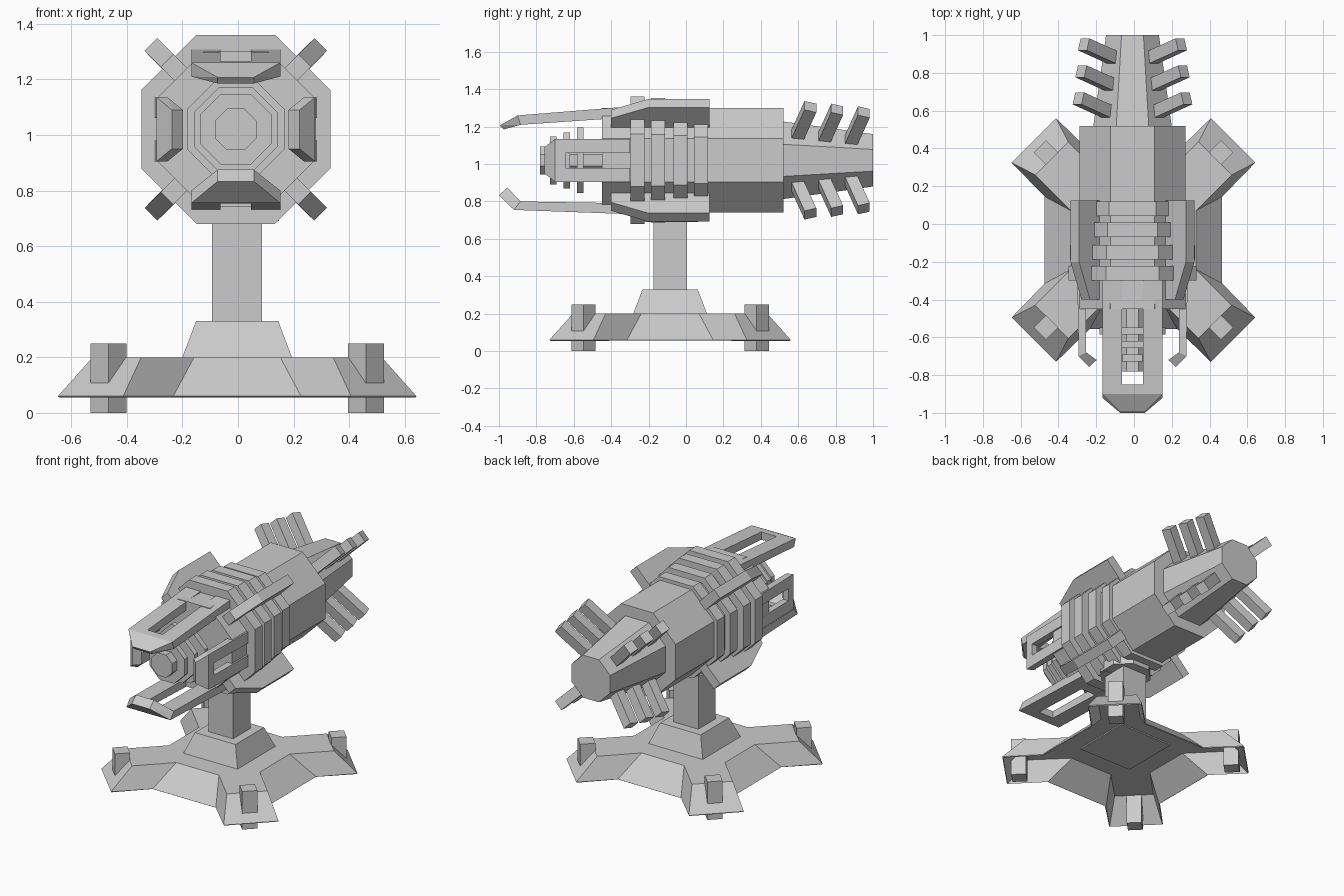
import bpy
import bmesh
from math import radians, pi, cos, sin
from mathutils import Matrix, Vector

cube = bpy.data.objects.get("Cube")
if cube:
    bpy.data.objects.remove(cube, do_unlink=True)

GREY = (0.6, 0.6, 0.6, 1)
metal = bpy.data.materials.new("plain grey metal")
metal.use_nodes = True
metal.diffuse_color = GREY
metal.node_tree.nodes["Principled BSDF"].inputs["Base Color"].default_value = GREY

GUN = Matrix.Translation((-0.008, 0, 1.02))      # barrel axis
STAND = Matrix.Translation((-0.003, -0.085, 0))  # pedestal axis


def add_object(name, bm, frame):
    mesh = bpy.data.meshes.new(name)
    bm.to_mesh(mesh)
    bm.free()
    mesh.materials.append(metal)
    obj = bpy.data.objects.new(name, mesh)
    obj.matrix_world = frame
    bpy.context.collection.objects.link(obj)
    return obj


def solid(name, pieces, frame):
    """One object made of convex pieces, each given by its corner points."""
    whole = bmesh.new()
    for points in pieces:
        bm = bmesh.new()
        verts = [bm.verts.new(p) for p in points]
        bmesh.ops.convex_hull(bm, input=verts)
        bmesh.ops.dissolve_limit(bm, angle_limit=radians(1),
                                 verts=bm.verts[:], edges=bm.edges[:])
        bmesh.ops.recalc_face_normals(bm, faces=bm.faces[:])
        part = bpy.data.meshes.new("part")
        bm.to_mesh(part)
        bm.free()
        whole.from_mesh(part)
        bpy.data.meshes.remove(part)
    return add_object(name, whole, frame)


def octagon(y, r):
    """Octagon around the barrel axis; r is measured to the flats."""
    r /= cos(pi / 8)
    angles = [(k + 0.5) * pi / 4 for k in range(8)]
    return [(r * cos(a), y, r * sin(a)) for a in angles]


def drum(name, y0, r0, y1, r1):
    return solid(name, [octagon(y0, r0) + octagon(y1, r1)], GUN)


def slab(profile, half):
    """Extrude a (y, r) profile sideways by half in both directions."""
    return [(s * half, y, r) for s in (-1, 1) for y, r in profile]


def frustum(z0, h0, z1, h1):
    return [(x * h, y * h, z) for z, h in ((z0, h0), (z1, h1))
            for x in (-1, 1) for y in (-1, 1)]


def spun(degrees):
    return GUN @ Matrix.Rotation(radians(degrees), 4, 'Y')


# Main body, tapered rear and stepped bands
drum("main_body", -0.45, 0.28, 0.52, 0.28)
drum("rear_cone", 0.5, 0.21, 1.0, 0.14)
for i, (y, r) in enumerate([(-0.26, 0.34), (-0.15, 0.332), (-0.03, 0.318), (0.08, 0.302)]):
    drum(f"body_band_{i + 1}", y - 0.038, r, y + 0.038, r)

# Inner barrel with growing rings
drum("inner_barrel", -0.78, 0.075, -0.4, 0.075)
for i, r in enumerate((0.128, 0.15, 0.175)):
    y = -0.71 + 0.072 * i
    drum(f"barrel_ring_{i + 1}", y - 0.018, r, y + 0.018, r)


# Forked prongs around the muzzle
def prong(name, degrees, half, gap, tip_half, outer, inner):
    (ya, ra), (yb, rb), (yc, rc) = outer
    (yd, rd), (ye, re), (yf, rf) = inner
    t = 0.035 / (yd - ye)                       # start of the cross bridge
    yh, hin = ye + 0.035, re + (rd - re) * t
    hout = rb + (ra - rb) * (yh - yb) / (ya - yb)
    bar = [(ya, ra), (yh, hout), (yd, rd), (yh, hin)]
    bars = [[(s * x, y, r) for x in (gap, half) for y, r in bar] for s in (-1, 1)]
    bridge = slab([(yh, hout), (yh, hin), (yb, rb), (ye, re)], half)
    tip = slab([(yb, rb), (ye, re)], half) + slab([(yc, rc), (yf, rf)], tip_half)
    solid(name, bars + [bridge, tip], spun(degrees))


prong("upper_prong", 0, 0.16, 0.055, 0.065,
      [(-0.3, 0.288), (-0.9, 0.24), (-0.995, 0.187)],
      [(-0.3, 0.23), (-0.885, 0.19), (-0.975, 0.165)])
prong("lower_prong", 180, 0.16, 0.055, 0.065,
      [(-0.3, 0.288), (-0.92, 0.265), (-1.0, 0.187)],
      [(-0.3, 0.23), (-0.885, 0.22), (-0.955, 0.145)])
for side, degrees in (("left", 90), ("right", -90)):
    prong(f"{side}_prong", degrees, 0.115, 0.04, 0.07,
          [(-0.3, 0.292), (-0.7, 0.285), (-0.757, 0.23)],
          [(-0.3, 0.245), (-0.68, 0.245), (-0.72, 0.19)])

# Diagonal plates beside the bands and swept cooling fins at the rear
plate = [(-0.4, 0.245), (-0.4, 0.35), (-0.2, 0.432), (0.125, 0.432), (0.125, 0.245)]
sweep = Vector((0.305, 0.952))
across = Vector((0.952, -0.305)) * 0.033
for i in range(4):
    frame = spun(45 + 90 * i)
    solid(f"diagonal_plate_{i + 1}", [slab(plate, 0.032)], frame)
    fins = []
    for k in range(3):
        tip = Vector((0.665 + 0.143 * k, 0.405 - 0.02 * k))
        root = tip - sweep * 0.27
        fins.append(slab([tip - across, tip + across, root + across, root - across], 0.033))
    solid(f"cooling_fins_{i + 1}", fins, frame)

# Column, its collar and the stepped foot
solid("column", [frustum(0.32, 0.09, 0.76, 0.09)], STAND)
collar = [(x, -z, h) for h in (0.69, 0.75) for x, _, z in octagon(0, 0.15)]
solid("column_collar", [collar], STAND)
solid("base_step", [frustum(0.185, 0.197, 0.2, 0.197), frustum(0.2, 0.197, 0.33, 0.148)], STAND)

# Four-armed hollow base
bm = bmesh.new()
loops = []
for z, quarter in ((0.06, [(0.47, -0.23), (0.47, 0.23), (0.645, 0.41), (0.41, 0.645)]),
                   (0.2, [(0.33, -0.155), (0.33, 0.155), (0.52, 0.345), (0.345, 0.52)])):
    loop = []
    for turn in range(4):
        spin = Matrix.Rotation(turn * pi / 2, 3, 'Z')
        loop += [bm.verts.new(spin @ Vector((x, y, z))) for x, y in quarter]
    loops.append(loop)
low, high = loops
n = len(low)
for i in range(n):
    j = (i + 1) % n
    bm.faces.new((low[i], low[j], high[j], high[i]))
bm.faces.new(high)
base = add_object("star_base", bm, STAND)
shell = base.modifiers.new("Thickness", 'SOLIDIFY')
shell.thickness = 0.008
shell.offset = -1

# Ground posts through the arms
for i in range(4):
    frame = STAND @ Matrix.Rotation(radians(45 + 90 * i), 4, 'Z') @ Matrix.Translation((0.655, 0, 0))
    solid(f"ground_post_{i + 1}", [frustum(0, 0.046, 0.25, 0.046)], frame)
